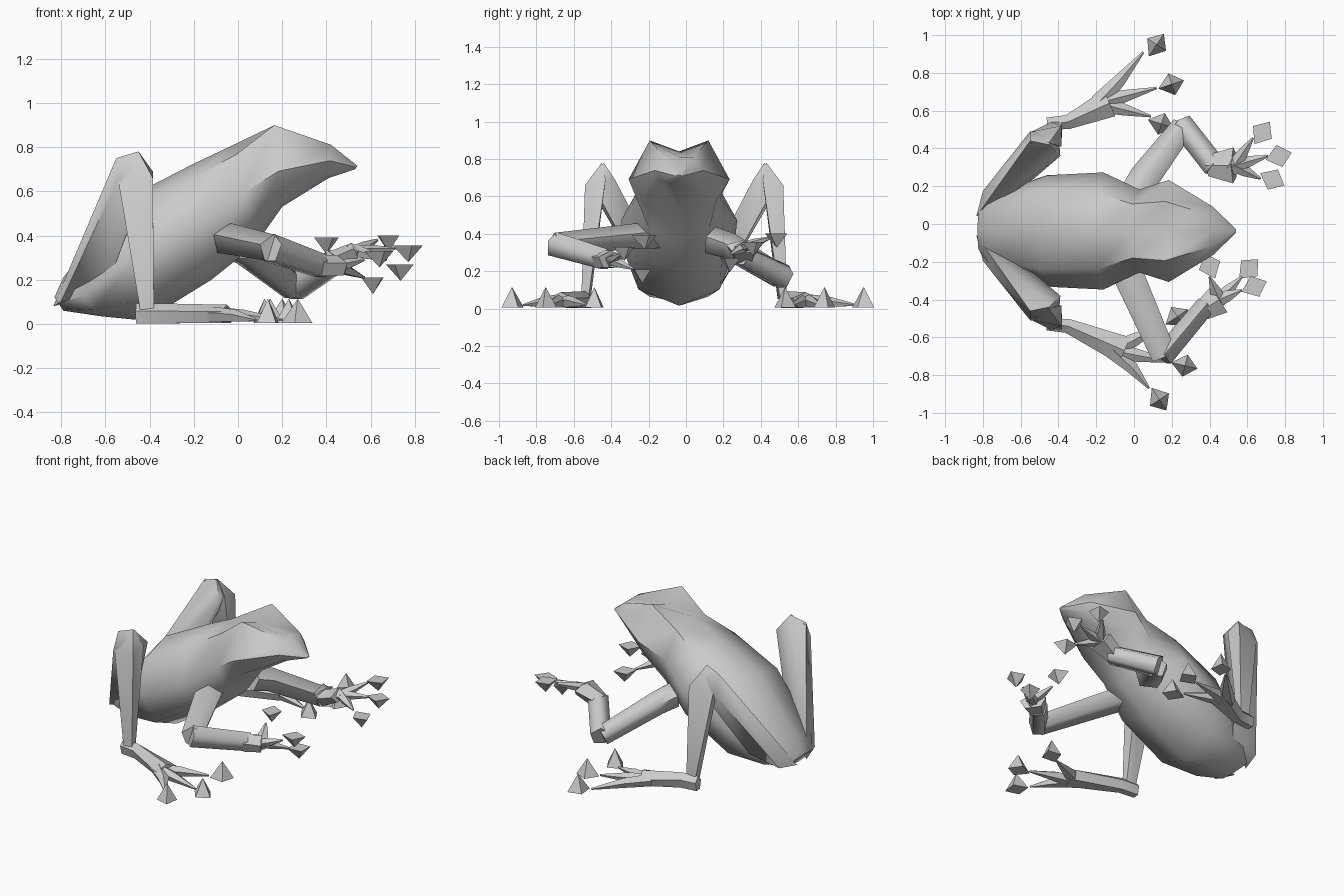
import bpy, bmesh, math
from mathutils import Vector

if "Cube" in bpy.data.objects:
    bpy.data.objects.remove(bpy.data.objects["Cube"])


def finish(name, bm, angle=60):
    bmesh.ops.recalc_face_normals(bm, faces=bm.faces)
    me = bpy.data.meshes.new(name)
    bm.to_mesh(me)
    bm.free()
    ob = bpy.data.objects.new(name, me)
    bpy.context.collection.objects.link(ob)
    bpy.ops.object.select_all(action='DESELECT')
    ob.select_set(True)
    bpy.context.view_layer.objects.active = ob
    bpy.ops.object.shade_smooth_by_angle(angle=math.radians(angle))
    return ob


def loft(bm, rings):
    loops = [[bm.verts.new(p) for p in r] for r in rings]
    n = len(loops[0])
    for a, b in zip(loops, loops[1:]):
        for i in range(n):
            bm.faces.new((a[i], a[(i + 1) % n], b[(i + 1) % n], b[i]))
    bm.faces.new(loops[0])
    bm.faces.new(loops[-1])


def limb(bm, stations, sides=5):
    """Tapered tube; each station is (point, half width, half height)."""
    pts = [Vector(s[0]) for s in stations]
    rings = []
    for i, (p, w, h) in enumerate(stations):
        d = (pts[min(i + 1, len(pts) - 1)] - pts[max(i - 1, 0)]).normalized()
        side = d.cross(Vector((0, 0, 1))).normalized()
        up = side.cross(d)
        rings.append([pts[i] + side * w * math.cos(t) + up * h * math.sin(t)
                      for t in [math.tau * k / sides + math.pi / 2 for k in range(sides)]])
    loft(bm, rings)


def hull(name, points):
    bm = bmesh.new()
    for p in points:
        bm.verts.new(p)
    bmesh.ops.convex_hull(bm, input=bm.verts)
    return finish(name, bm)


def pad(bm, c, ang, tip):
    """Four-sided pyramid toe pad; tip is the signed height."""
    c = Vector(c)
    base = [bm.verts.new(c + Vector((math.cos(ang + k * math.pi / 2), math.sin(ang + k * math.pi / 2), 0)) * r)
            for k, r in enumerate((.068, .06, .075, .06))]
    apex = bm.verts.new(c + Vector((0, 0, tip)))
    bm.faces.new(base)
    for k in range(4):
        bm.faces.new((base[k], base[(k + 1) % 4], apex))


# Body and head: slanted sections (top xz, bottom xz, half width, ridge position)
sections = [
    ((-.83, .12), (-.79, .06), .12, (.85, .8)),
    ((-.79, .21), (-.62, .035), .21, (.9, .8)),
    ((-.50, .57), (-.42, .015), .295, (.9, .7)),
    ((-.20, .725), (-.12, .20), .31, (.89, .65)),
    ((-.02, .81), (.08, .36), .22, (.9, .65)),
    ((.17, .84), (.20, .53), .27, (1.19, .58)),
    ((.42, .81), (.41, .66), .13, (1.0, .6)),
    ((.54, .715), (.53, .70), .015, (.9, .6)),
]
rings = []
for (tx, tz), (bx, bz), w, ridge in sections:
    prof = [(1, 0), ridge, (.52, 1), (.16, .74), (0, 0)]
    prof += [(t, -k) for t, k in prof[3:0:-1]]
    rings.append([(bx + t * (tx - bx), -.037 + k * w, bz + t * (tz - bz)) for t, k in prof])
bm = bmesh.new()
loft(bm, rings)
finish("body", bm, 50)

# Hind legs: thigh and shin on both sides
thigh = [(-.55, .45, .75), (-.45, .43, .78), (-.39, .37, .69), (-.55, .50, .64), (-.40, .50, .68),
         (-.835, .05, .08), (-.80, .185, .10), (-.53, .25, .38), (-.60, .21, .15)]
shin = [(-.55, .44, .74), (-.45, .44, .78), (-.385, .42, .69), (-.54, .50, .64), (-.385, .53, .66),
        (-.44, .50, .05), (-.38, .51, .07), (-.38, .55, .05), (-.44, .55, .05)]
for s, side in ((1, "left"), (-1, "right")):
    hull(side + "_thigh", [(x, s * y - .01, z) for x, y, z in thigh])
    hull(side + "_shin", [(x, s * y - .01, z) for x, y, z in shin])

# Hind feet: flat sole, three toes, pads on the ground
feet = {
    "left_foot": ((-.13, .64), [((.05, .91), (.12, .95)), ((.12, .72), (.20, .74)), ((.09, .57), (.145, .53))]),
    "right_foot": ((-.05, -.67), [((.08, -.87), (.135, -.93)), ((.20, -.73), (.27, -.75)), ((.16, -.53), (.23, -.49))]),
}
for name, ((px, py), toes) in feet.items():
    s = 1 if py > 0 else -1
    bm = bmesh.new()
    limb(bm, [((-.46, s * .53, .043), .035, .05), ((-.35, s * .54, .043), .04, .05),
              ((px, py, .042), .08, .045)])
    for (tx, ty), c in toes:
        limb(bm, [((px - .06, py, .04), .05, .038), ((px + .3 * (tx - px), py + .45 * (ty - py), .035), .035, .03),
                  ((tx, ty, .018), .006, .006)])
        pad(bm, (*c, .005), math.atan2(ty - py, tx - px), .11)
    finish(name, bm, 30)

# Arms: upper arm, forearm, palm, three fingers with hanging pads
arms = {
    "left": ([((-.0, .14, .36), .09, .08), ((.05, .24, .33), .085, .075), ((.255, .51, .165), .065, .065)],
             [((.25, .53, .165), .065, .07), ((.43, .30, .28), .065, .06)],
             [((.40, .31, .27), .06, .05), ((.53, .31, .33), .10, .04)],
             [((.63, .455, .38), (.68, .485, .40)), ((.71, .36, .34), (.77, .36, .355)),
              ((.67, .24, .29), (.735, .235, .27))]),
    "right": ([((-.08, -.15, .38), .09, .07), ((-.03, -.27, .38), .085, .075), ((.16, -.70, .34), .07, .065)],
              [((.15, -.705, .34), .06, .07), ((.38, -.43, .26), .055, .06)],
              [((.36, -.46, .26), .055, .055), ((.45, -.40, .26), .085, .05)],
              [((.40, -.28, .33), (.40, -.22, .39)), ((.57, -.28, .21), (.61, -.235, .21)),
               ((.57, -.35, .29), (.64, -.33, .33))]),
}
for side, (upper, fore, palm, fingers) in arms.items():
    bm = bmesh.new()
    limb(bm, upper)
    finish(side + "_upper_arm", bm, 75)
    bm = bmesh.new()
    limb(bm, fore)
    finish(side + "_forearm", bm, 75)
    bm = bmesh.new()
    limb(bm, palm)
    p = Vector(palm[1][0])
    for tip, c in fingers:
        t = Vector(tip)
        limb(bm, [(p.lerp(t, -.2), .038, .03), (p.lerp(t, .4), .032, .024), (t, .006, .006)])
        pad(bm, c, math.atan2(t.y - p.y, t.x - p.x), -.075)
    finish(side + "_hand", bm, 40)
